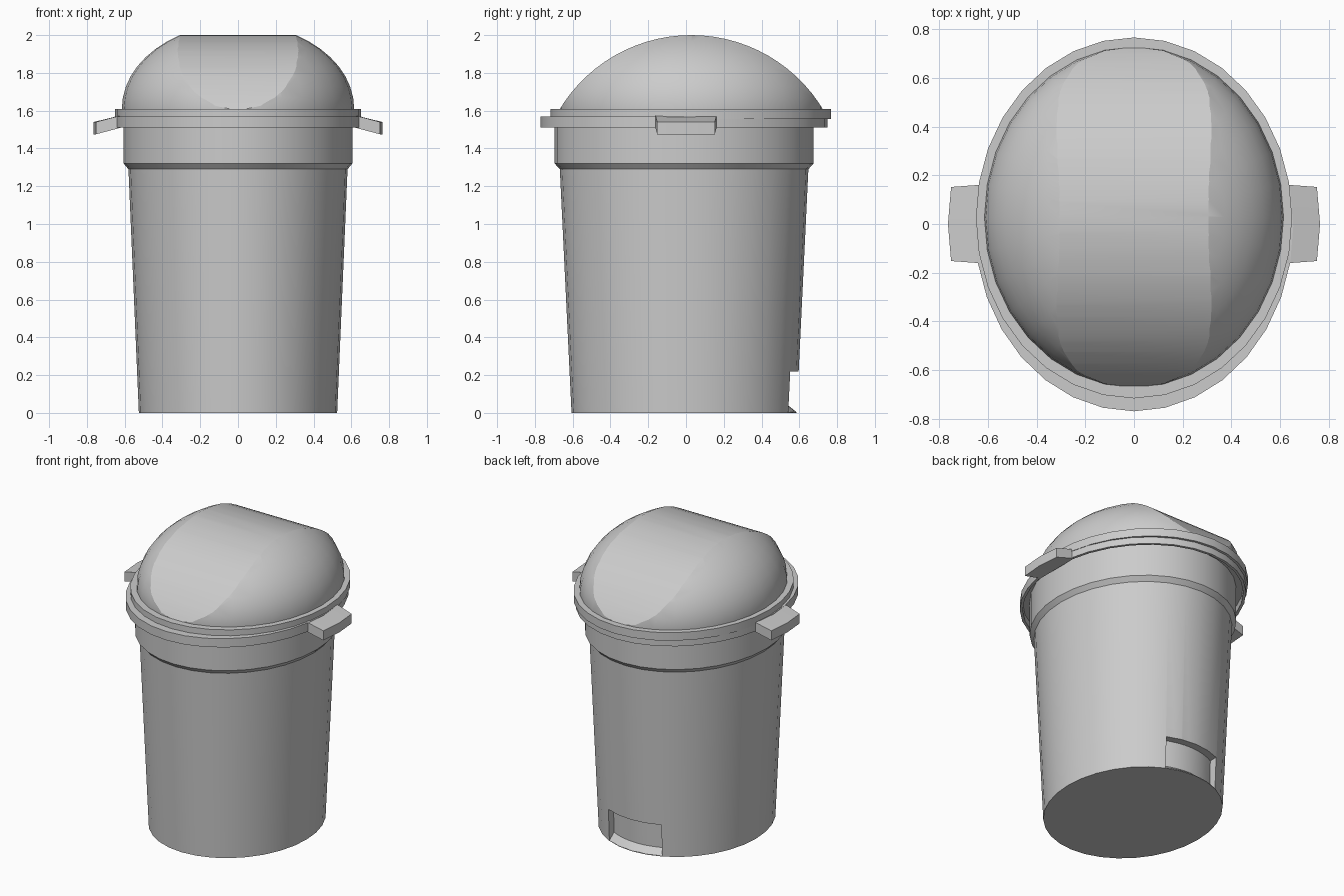
import bpy
import bmesh
from math import sin, cos, pi, sqrt, radians

cube = bpy.data.objects.get("Cube")
if cube:
    bpy.data.objects.remove(cube, do_unlink=True)

grey = bpy.data.materials.new("grey plastic")
grey.use_nodes = True
grey.diffuse_color = (0.6, 0.6, 0.6, 1)
grey.node_tree.nodes["Principled BSDF"].inputs["Base Color"].default_value = (0.6, 0.6, 0.6, 1)

SEG = 32


def finish(name, bm):
    bmesh.ops.recalc_face_normals(bm, faces=bm.faces)
    mesh = bpy.data.meshes.new(name)
    bm.to_mesh(mesh)
    bm.free()
    mesh.materials.append(grey)
    obj = bpy.data.objects.new(name, mesh)
    bpy.context.collection.objects.link(obj)
    return obj


def loft(name, rings):
    """Solid through a row of equal-length rings, capped at both ends."""
    bm = bmesh.new()
    rows = [[bm.verts.new(p) for p in ring] for ring in rings]
    n = len(rows[0])
    for a, b in zip(rows, rows[1:]):
        for i in range(n):
            j = (i + 1) % n
            bm.faces.new((a[i], a[j], b[j], b[i]))
    bm.faces.new(rows[0])
    bm.faces.new(rows[-1])
    return finish(name, bm)


def oval(rx, ry, z, cy):
    return [(rx * sin(2 * pi * i / SEG), cy + ry * cos(2 * pi * i / SEG), z)
            for i in range(SEG)]


def activate(obj):
    bpy.ops.object.select_all(action="DESELECT")
    obj.select_set(True)
    bpy.context.view_layer.objects.active = obj


def cut(obj, cutter, operation):
    mod = obj.modifiers.new("cut", "BOOLEAN")
    mod.object = cutter
    mod.operation = operation
    mod.solver = "EXACT"
    activate(obj)
    bpy.ops.object.modifier_apply(modifier=mod.name)
    bpy.data.objects.remove(cutter, do_unlink=True)


# Tapered oval bin with a collar and an overhanging hollow rim
BODY_Y = -0.01
body_profile = [(0.525, 0.596, 0), (0.58, 0.658, 1.29), (0.605, 0.685, 1.32),
                (0.605, 0.685, 1.555), (0.637, 0.742, 1.555), (0.637, 0.742, 1.51),
                (0.655, 0.76, 1.51), (0.655, 0.76, 1.57)]
body = loft("bin_body", [oval(rx, ry, z, BODY_Y) for rx, ry, z in body_profile])

# Curved recess with a sloping floor, low on the back
recess_profile = [(0.55, 0.04), (0.555, 0.22), (0.75, 0.22), (0.75, -0.12)]
stations = [-0.2 + 0.05 * i for i in range(9)]
recess = loft("recess_cutter", [
    [(x, BODY_Y + r * sqrt(1 - (x / (0.88 * r)) ** 2), z) for r, z in recess_profile]
    for x in stations])
cut(body, recess, "DIFFERENCE")

# Lid rim, set slightly towards the back
LID_Y = 0.028
lid_rim = loft("lid_rim", [oval(0.65, 0.742, z, 0.025) for z in (1.555, 1.61)])

# Domed lid: an ellipsoid trimmed by a wide arch that forms the flap
bm = bmesh.new()
bmesh.ops.create_uvsphere(bm, u_segments=SEG, v_segments=24, radius=1)
for v in bm.verts:
    v.co = (v.co.x * 0.615, v.co.y * 0.70 + LID_Y, v.co.z * 0.45 + 1.61)
dome = finish("domed_lid", bm)
R, ARCH_Z, STEPS = 0.815, 1.185, 28
arch = [(R * sin(a), R * cos(a)) for a in
        (radians(-60 + 120 * i / STEPS) for i in range(STEPS + 1))]
arch_cutter = loft("arch_cutter", [
    [(x, LID_Y + y, ARCH_Z + z) for y, z in arch] for x in (-1, 1)])
cut(dome, arch_cutter, "INTERSECT")

# Drooping side handles with slightly bowed ends
parts = [body, lid_rim, dome]
for side, label in ((1, "left"), (-1, "right")):
    rings = []
    for y, end in ((-0.162, 0.752), (0, 0.765), (0.162, 0.752)):
        rings.append([(side * 0.62, y, 1.575), (side * 0.62, y, 1.51),
                      (side * end, y * 0.94, 1.475), (side * end, y * 0.94, 1.54)])
    parts.append(loft(label + "_handle", rings))

for obj in parts:
    activate(obj)
    bpy.ops.object.shade_smooth_by_angle(angle=radians(20))
